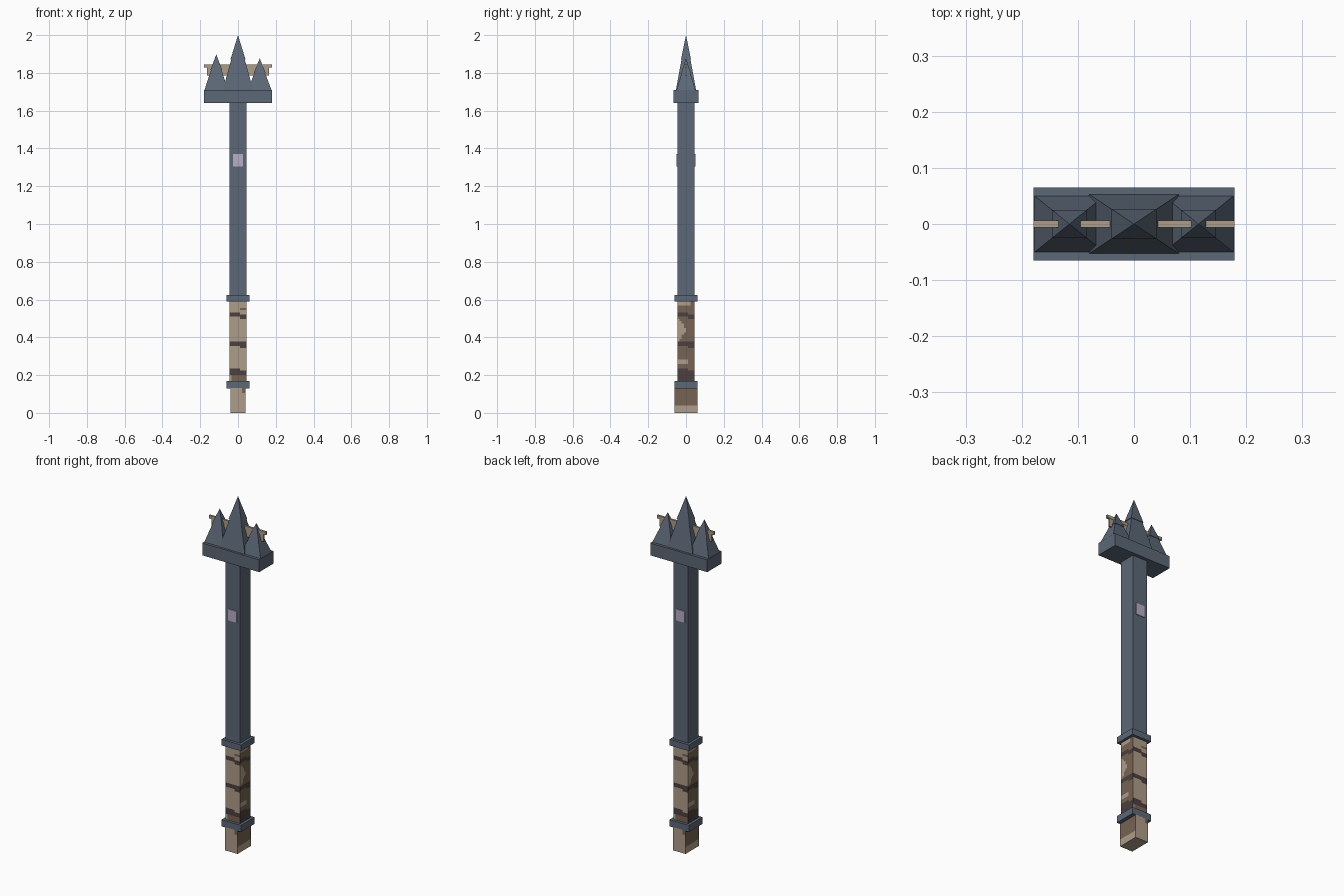
import bpy, bmesh

default = bpy.data.objects.get("Cube")
if default:
    bpy.data.objects.remove(default, do_unlink=True)


def material(name, r, g, b):
    """Flat material from 0-255 display values."""
    def lin(c):
        c /= 255
        return c / 12.92 if c <= 0.04045 else ((c + 0.055) / 1.055) ** 2.4
    colour = (lin(r), lin(g), lin(b), 1)
    m = bpy.data.materials.new(name)
    m.use_nodes = True
    m.diffuse_color = colour
    bsdf = next(n for n in m.node_tree.nodes if n.type == 'BSDF_PRINCIPLED')
    bsdf.inputs["Base Color"].default_value = colour
    return m


slate = material("slate metal", 92, 104, 119)
tan = material("tan leather", 175, 158, 137)
brown = material("brown leather", 119, 99, 83)
dark = material("dark binding", 76, 64, 61)
lilac = material("lilac gem", 184, 174, 197)
TAN, BROWN, DARK = range(3)


def block(name, mats, x, y, z, top=1.0, cells=None, rule=None):
    """Box from (min, max) ranges; top scales the upper end, 0 gives a point.
    cells = (across, up) slices the box so that rule can colour its faces."""
    bm = bmesh.new()
    bmesh.ops.create_cube(bm, size=1)
    cx, cy = sum(x) / 2, sum(y) / 2
    for v in bm.verts:
        s = top if v.co.z > 0 else 1
        v.co = (cx + v.co.x * (x[1] - x[0]) * s,
                cy + v.co.y * (y[1] - y[0]) * s,
                z[1] if v.co.z > 0 else z[0])
    bmesh.ops.remove_doubles(bm, verts=bm.verts, dist=1e-5)
    if cells:
        for axis, (lo, hi), n in ((0, x, cells[0]), (1, y, cells[0]), (2, z, cells[1])):
            for i in range(1, n):
                co, no = [0, 0, 0], [0, 0, 0]
                co[axis], no[axis] = lo + (hi - lo) * i / n, 1
                bmesh.ops.bisect_plane(bm, geom=bm.verts[:] + bm.edges[:] + bm.faces[:],
                                       plane_co=co, plane_no=no)
    bmesh.ops.recalc_face_normals(bm, faces=bm.faces)
    mesh = bpy.data.meshes.new(name)
    for m in mats:
        mesh.materials.append(m)
    if rule:
        for f in bm.faces:
            c, n = f.calc_center_median(), f.normal
            side = abs(n.x) > 0.5
            # u runs left to right across each face
            u = c.y * n.x if side else -c.x * n.y
            f.material_index = rule(side, u, c.z)
    bm.to_mesh(mesh)
    bm.free()
    ob = bpy.data.objects.new(name, mesh)
    bpy.context.collection.objects.link(ob)
    return ob


def span(half, centre=0.0):
    return (centre - half, centre + half)


# Wrapped grip: dark bindings over worn leather
def grip_colour(side, u, z):
    shift = 0.006 if u > 0.015 else 0
    if any(abs(z + shift - band) < 0.0135 for band in (0.518, 0.368, 0.218)):
        return DARK
    if side:
        if z < 0.21:
            return DARK
        worn = (u < 0.005 - abs(z - 0.44) * 0.75
                or (0.26 < z < 0.287 and u < 0.008)
                or (z > 0.57 and u < 0.02))
        return TAN if worn else BROWN
    if (z < 0.205 and u > -0.03) or (0.54 < z < 0.557 and u > 0.015):
        return BROWN
    return TAN


def pommel_colour(side, u, z):
    if side:
        return TAN if z < 0.04 else BROWN
    return BROWN if z > 0.108 and u > 0.02 else TAN


leather = (tan, brown, dark)
block("pommel", leather, span(0.04), span(0.061), (0, 0.132),
      cells=(8, 10), rule=pommel_colour)
block("grip", leather, span(0.046), span(0.046), (0.165, 0.592),
      cells=(8, 36), rule=grip_colour)

# Collars and shaft
block("lower_collar", [slate], span(0.061), span(0.061), (0.13, 0.168))
block("upper_collar", [slate], span(0.061), span(0.061), (0.59, 0.625))
block("shaft", [slate], span(0.046), span(0.046), (0.62, 1.645))

# Gem plates on the front and back of the shaft
for name, s in (("front_gem", -1), ("back_gem", 1)):
    block(name, [lilac], span(0.027), span(0.003, s * 0.047), (1.305, 1.37))

# Head block with three two-stage spikes
block("head_block", [slate], span(0.179), span(0.065), (1.64, 1.71))
spikes = (("right_spike", -0.115, 0.062, 0.050, 1.815, 1.898),
          ("middle_spike", 0.0, 0.080, 0.053, 1.87, 2.0),
          ("left_spike", 0.115, 0.062, 0.050, 1.80, 1.877))
for name, cx, hx, hy, mid, tip in spikes:
    block(name + "_base", [slate], span(hx, cx), span(hy), (1.71, mid), top=0.45)
    block(name + "_tip", [slate], span(hx * 0.5, cx), span(hy * 0.5), (mid, tip), top=0)

# Thin crossbar threaded through the spikes
block("crossbar", [tan], span(0.179), span(0.006), (1.828, 1.845))
block("crossbar_web", [tan], span(0.163), span(0.004), (1.785, 1.828))
